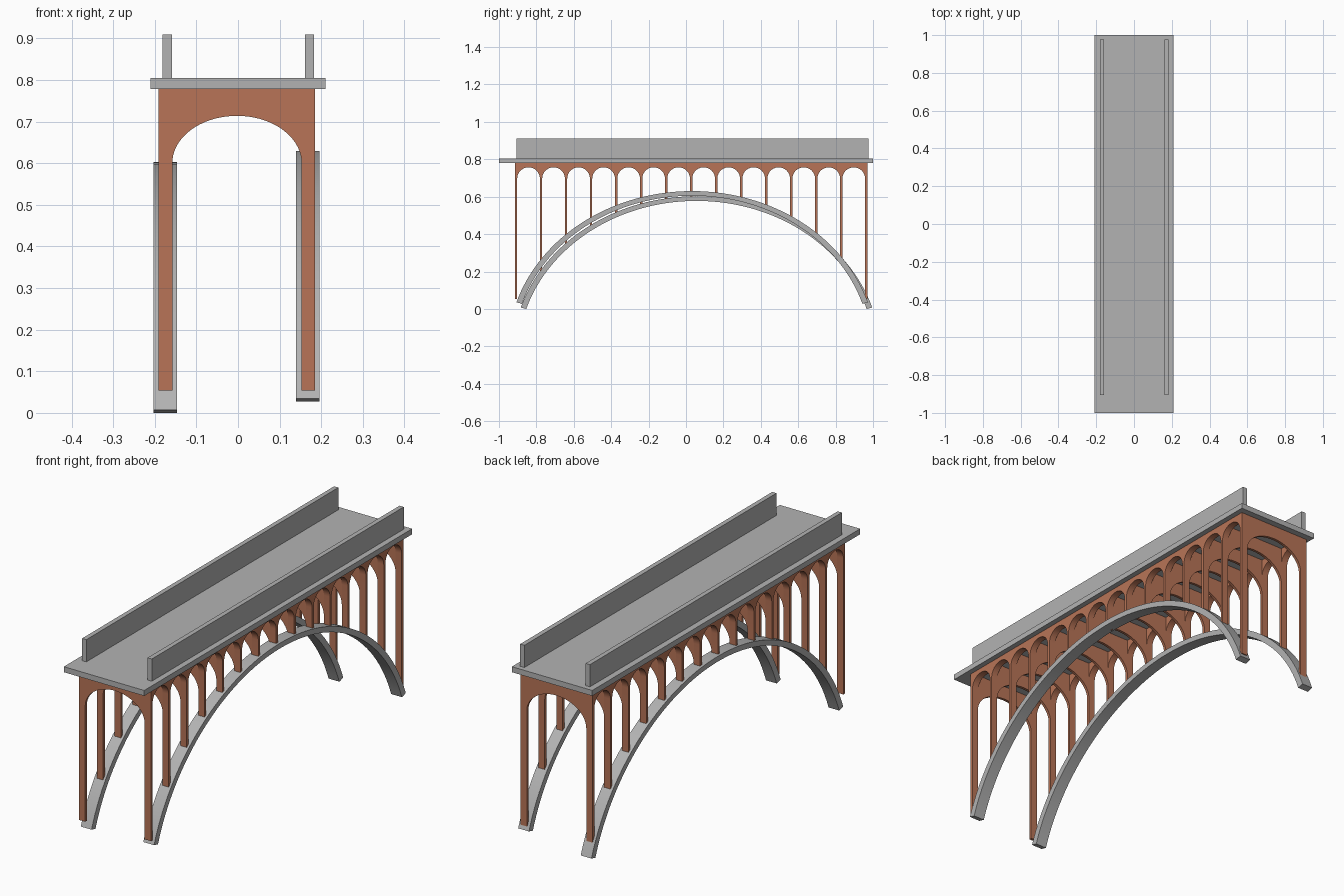
import bpy, bmesh, math

if "Cube" in bpy.data.objects:
    bpy.data.objects.remove(bpy.data.objects["Cube"])


def material(name, rgb):
    m = bpy.data.materials.new(name)
    m.diffuse_color = (*rgb, 1)
    m.use_nodes = True
    m.node_tree.nodes["Principled BSDF"].inputs["Base Color"].default_value = m.diffuse_color
    return m


STONE = material("grey concrete", (0.45, 0.45, 0.45))
BRICK = material("red brick", (0.48, 0.175, 0.095))


def extrude(name, pts, offset, mat, smooth=False):
    """Closed 3D outline pushed along offset into a solid."""
    bm = bmesh.new()
    face = bm.faces.new([bm.verts.new(p) for p in pts])
    new = bmesh.ops.extrude_face_region(bm, geom=[face], use_keep_orig=True)["geom"]
    bmesh.ops.translate(bm, vec=offset, verts=[g for g in new if isinstance(g, bmesh.types.BMVert)])
    bmesh.ops.recalc_face_normals(bm, faces=bm.faces)
    me = bpy.data.meshes.new(name)
    bm.to_mesh(me)
    bm.free()
    me.materials.append(mat)
    ob = bpy.data.objects.new(name, me)
    bpy.context.collection.objects.link(ob)
    if smooth:
        bpy.ops.object.select_all(action='DESELECT')
        ob.select_set(True)
        bpy.context.view_layer.objects.active = ob
        bpy.ops.object.shade_smooth_by_angle(angle=math.radians(30))
    return ob


def box(name, x0, x1, y0, y1, z0, z1, mat):
    return extrude(name, [(x0, y0, z0), (x1, y0, z0), (x1, y1, z0), (x0, y1, z0)],
                   (0, 0, z1 - z0), mat)


# Road deck and parapets
box("deck", -0.21, 0.21, -1, 1, 0.779, 0.805, STONE)
box("left_parapet", -0.181, -0.159, -0.905, 0.976, 0.805, 0.91, STONE)
box("right_parapet", 0.161, 0.183, -0.905, 0.976, 0.805, 0.91, STONE)

# Main arch ribs: elliptical bands, the left one set slightly lower and further back
A_OUT, B_OUT, A_IN, B_IN = 0.985, 0.85, 0.954, 0.825
T_END = math.asin(0.954)
RIBS = {"left": (-0.203, -0.147, 0.056, -0.2475), "right": (0.14, 0.196, 0.033, -0.22)}


def rib(side):
    x0, x1, yc, zc = RIBS[side]
    n = 64
    ts = [-T_END + 2 * T_END * i / n for i in range(n + 1)]
    pts = [(x0, yc + A_OUT * math.sin(t), zc + B_OUT * math.cos(t)) for t in ts]
    pts += [(x0, yc + A_IN * math.sin(t), zc + B_IN * math.cos(t)) for t in reversed(ts)]
    extrude(side + "_arch_rib", pts, (x1 - x0, 0, 0), STONE, True)


# Brick arcades: 15 piers with round arches between them
BAYS, Y0, Y1, THICK = 14, -0.915, 0.97, 0.0125
STEP = (Y1 - Y0 - THICK) / BAYS
RADIUS = (STEP - THICK) / 2
TOP, SPRING = 0.779, 0.757 - RADIUS


def arcade(side, x0, x1):
    _, _, yc, zc = RIBS[side]
    pts = [(x0, Y0, TOP), (x0, Y1, TOP)]
    for i in range(BAYS, -1, -1):
        y = Y0 + i * STEP
        if i in (0, BAYS):
            foot = 0.054
        else:
            # pier foot sinks a little into the rib below
            u = (y + THICK / 2 - yc) / A_OUT
            foot = zc + B_OUT * math.sqrt(1 - u * u) - 0.015
        pts += [(x0, y + THICK, foot), (x0, y, foot)]
        if i:
            c = y - RADIUS
            pts += [(x0, c + RADIUS * math.cos(math.pi * k / 20),
                     SPRING + RADIUS * math.sin(math.pi * k / 20)) for k in range(21)]
    extrude(side + "_brick_arcade", pts, (x1 - x0, 0, 0), BRICK, True)


rib("left")
rib("right")
arcade("left", -0.191, -0.158)
arcade("right", 0.153, 0.185)

# Cross walls joining each pair of piers with a wide arch
XC, HALF = -0.0025, 0.1555
for i in range(BAYS + 1):
    y = Y0 + i * STEP
    pts = [(XC - HALF, y, TOP), (XC + HALF, y, TOP)]
    pts += [(XC + HALF * math.cos(math.pi * k / 36), y, 0.6 + 0.114 * math.sin(math.pi * k / 36))
            for k in range(37)]
    extrude("cross_arch_%02d" % (i + 1), pts, (0, THICK, 0), BRICK, True)
